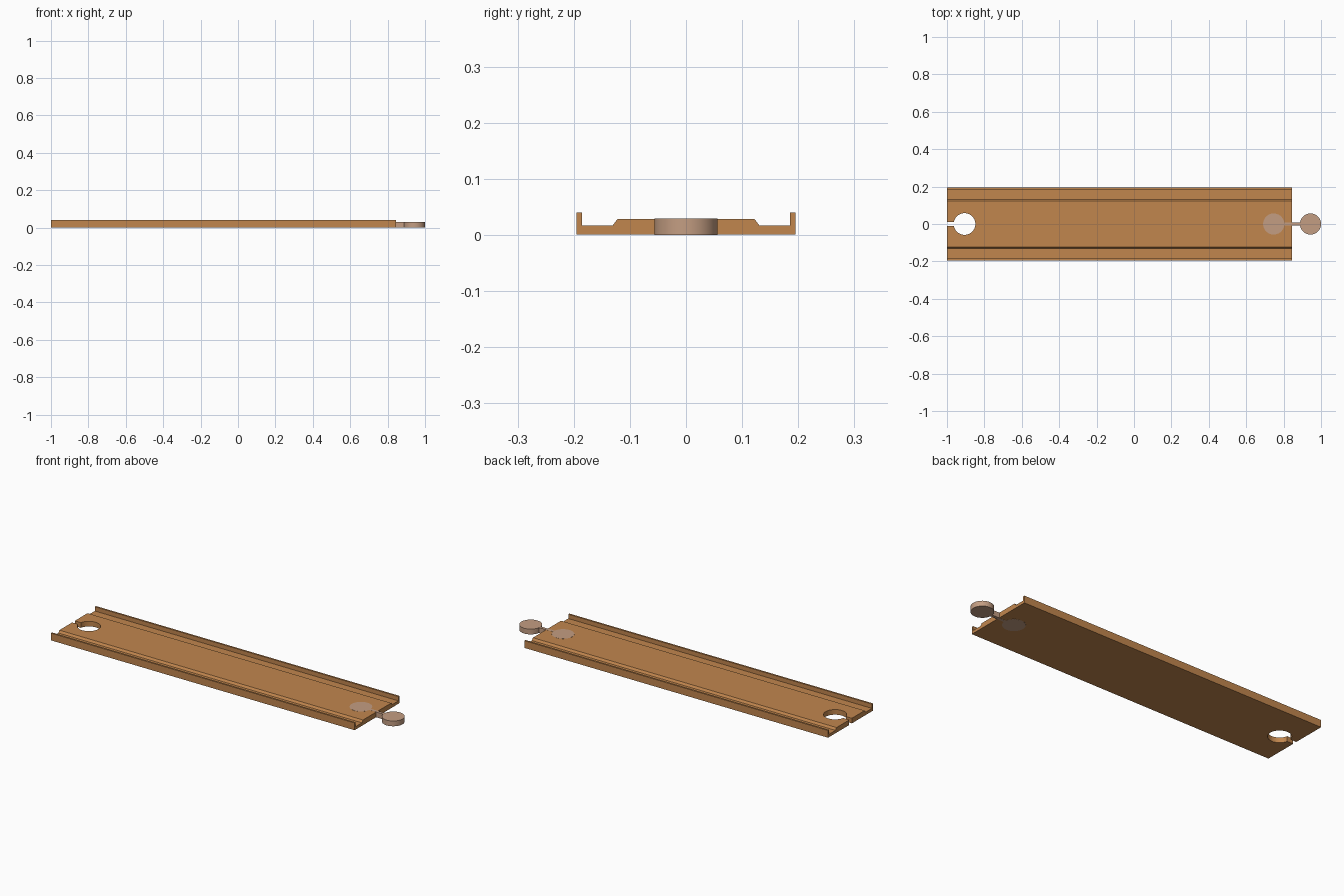
import bpy, bmesh, math

if "Cube" in bpy.data.objects:
    bpy.data.objects.remove(bpy.data.objects["Cube"])


def material(name, rgb):
    m = bpy.data.materials.new(name)
    m.diffuse_color = (*rgb, 1)
    m.use_nodes = True
    m.node_tree.nodes["Principled BSDF"].inputs["Base Color"].default_value = m.diffuse_color
    return m


def prism(name, outline, depth, mat):
    """Extrude a closed 3D outline along the depth vector."""
    bm = bmesh.new()
    face = bm.faces.new([bm.verts.new(p) for p in outline])
    geom = bmesh.ops.extrude_face_region(bm, geom=[face])["geom"]
    bmesh.ops.translate(bm, vec=depth, verts=[v for v in geom if isinstance(v, bmesh.types.BMVert)])
    bmesh.ops.recalc_face_normals(bm, faces=bm.faces)
    me = bpy.data.meshes.new(name)
    bm.to_mesh(me)
    bm.free()
    me.materials.append(mat)
    ob = bpy.data.objects.new(name, me)
    bpy.context.collection.objects.link(ob)
    return ob


def dumbbell(x_left, x_right, r, half_neck, z, n=48):
    """Two discs joined by a straight neck, as one outline."""
    a = math.asin(half_neck / r)
    pts = []
    for cx, start in ((x_right, -math.pi + a), (x_left, a)):
        for i in range(n + 1):
            t = start + (2 * math.pi - 2 * a) * i / n
            pts.append((cx + r * math.cos(t), r * math.sin(t), z))
    return pts


def activate(ob):
    bpy.ops.object.select_all(action='DESELECT')
    ob.select_set(True)
    bpy.context.view_layer.objects.active = ob


wood = material("warm wood", (0.535, 0.240, 0.076))
pale = material("pale wood", (0.550, 0.340, 0.225))

# Track body: mirrored cross-section with side walls and wheel grooves
half = [(0.195, 0.0004), (0.195, 0.040), (0.185, 0.040), (0.185, 0.0165),
        (0.131, 0.0165), (0.122, 0.0285)]
section = half + [(-y, z) for y, z in reversed(half)]
body = prism("track_body", [(-1, y, z) for y, z in section], (1.845, 0, 0), wood)

# Keyhole socket at the left end
cutter = prism("socket_cutter", dumbbell(-1.2, -0.906, 0.058, 0.0115, -0.1), (0, 0, 0.3), wood)
cutter.hide_render = True
activate(body)
mod = body.modifiers.new("socket", 'BOOLEAN')
mod.operation = 'DIFFERENCE'
mod.solver = 'EXACT'
mod.object = cutter
bpy.ops.object.modifier_apply(modifier=mod.name)
bpy.data.objects.remove(cutter)

# Connector peg: one disc set flush in the body, the other sticking out
peg = prism("connector_peg", dumbbell(0.747, 0.9435, 0.0565, 0.008, 0), (0, 0, 0.0289), pale)

for ob in (body, peg):
    activate(ob)
    bpy.ops.object.shade_smooth_by_angle(angle=math.radians(30))
